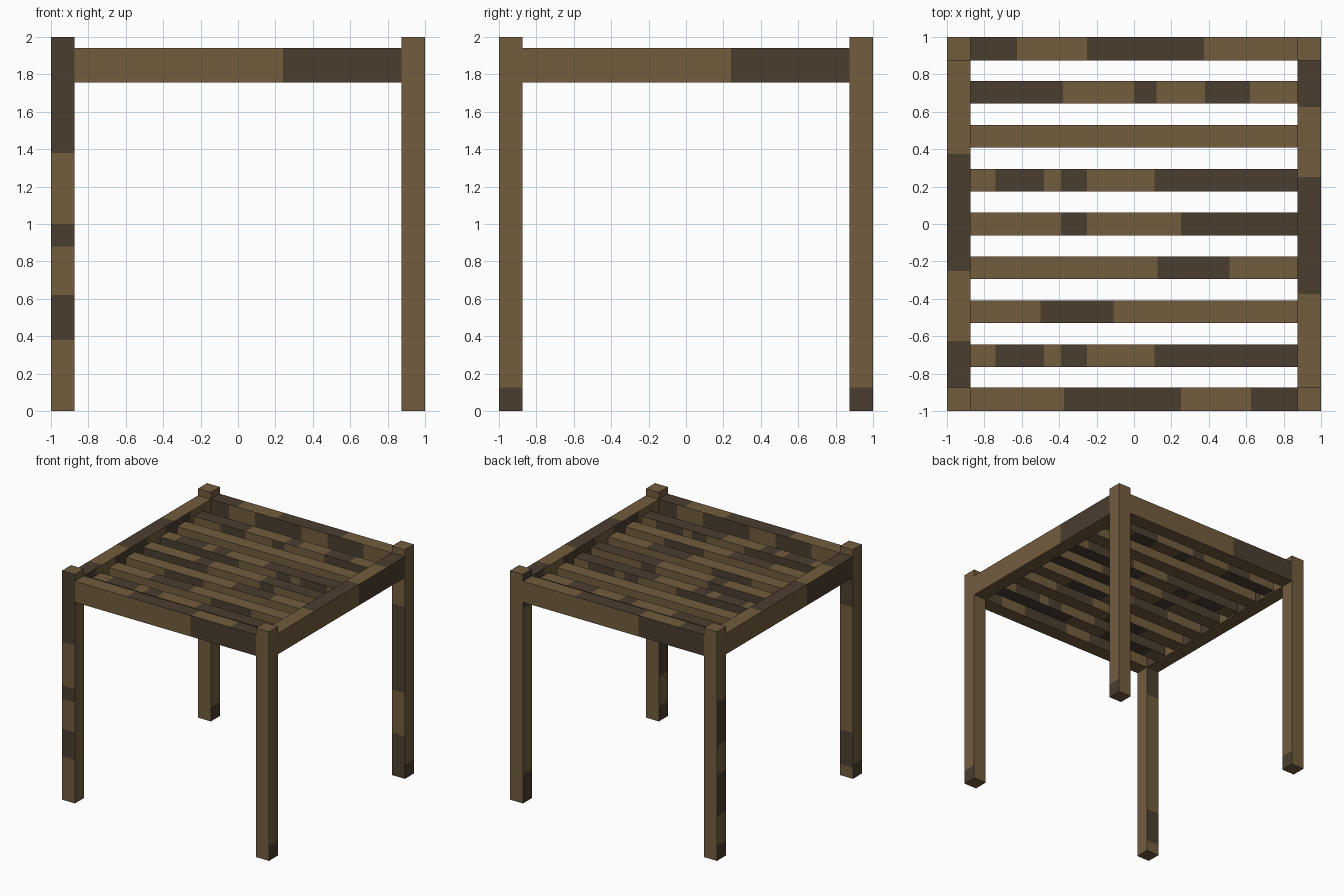
import bpy
import bmesh
from math import pi
from mathutils import Matrix, Vector

cube = bpy.data.objects.get("Cube")
if cube:
    bpy.data.objects.remove(cube, do_unlink=True)


def make_material(name, colour):
    mat = bpy.data.materials.new(name)
    mat.use_nodes = True
    mat.diffuse_color = (*colour, 1)
    node = mat.node_tree.nodes["Principled BSDF"]
    node.inputs["Base Color"].default_value = (*colour, 1)
    node.inputs["Roughness"].default_value = 0.9
    return mat


LIGHT = make_material("light brown wood", (0.168, 0.107, 0.048))
DARK = make_material("dark brown wood", (0.070, 0.047, 0.028))

DIRECTIONS = {
    "left": Vector((1, 0, 0)), "right": Vector((-1, 0, 0)),
    "back": Vector((0, 1, 0)), "front": Vector((0, -1, 0)),
    "top": Vector((0, 0, 1)), "bottom": Vector((0, 0, -1)),
}


def bar(name, low, high, axis, dark, turn=0):
    """Box cut along its axis; dark maps a face direction to dark bands."""
    low, high = Vector(low), Vector(high)
    bm = bmesh.new()
    bmesh.ops.create_cube(bm, size=1)
    bmesh.ops.scale(bm, vec=high - low, verts=bm.verts)
    bmesh.ops.translate(bm, vec=(low + high) / 2, verts=bm.verts)
    along = Vector((0, 0, 0))
    along[axis] = 1
    cuts = {edge for bands in dark.values() for band in bands for edge in band}
    for cut in sorted(cuts):
        if low[axis] < cut < high[axis]:
            bmesh.ops.bisect_plane(
                bm, geom=bm.verts[:] + bm.edges[:] + bm.faces[:],
                plane_co=along * cut, plane_no=along)
    bm.normal_update()
    for face in bm.faces:
        side = max(DIRECTIONS, key=lambda d: face.normal.dot(DIRECTIONS[d]))
        place = face.calc_center_median()[axis]
        face.material_index = int(any(a < place < b for a, b in dark.get(side, [])))
    bmesh.ops.rotate(bm, matrix=Matrix.Rotation(turn, 3, "Z"), verts=bm.verts)
    mesh = bpy.data.meshes.new(name)
    bm.to_mesh(mesh)
    bm.free()
    mesh.materials.append(LIGHT)
    mesh.materials.append(DARK)
    obj = bpy.data.objects.new(name, mesh)
    bpy.context.collection.objects.link(obj)
    return obj


INNER = 0.875

# Legs, each with its own stained bands
foot = [(0, 0.125)]
patchy = [(0.38, 0.62), (0.88, 1), (1.38, 2)]
blocky = [(0, 0.37), (0.75, 1.5)]
mixed = [(0, 0.13), (0.39, 0.75), (1, 1.38)]
ends = [(0, 0.25), (1.7, 2)]
legs = {
    "front_right_leg": (-1, -1, {"front": patchy, "back": [(0.1, 0.4), (1.5, 1.75)], "right": foot}),
    "front_left_leg": (1, -1, {"left": foot, "right": mixed}),
    "back_left_leg": (1, 1, {"front": blocky, "left": foot, "right": ends}),
    "back_right_leg": (-1, 1, {"left": foot, "right": mixed}),
}
for name, (sx, sy, dark) in legs.items():
    xs = sorted((sx, sx * INNER))
    ys = sorted((sy, sy * INNER))
    bar(name, (xs[0], ys[0], 0), (xs[1], ys[1], 2), 2, dark)

# Four matching rails turned around the seat
rail_bands = {
    "front": [(0.24, INNER)],
    "top": [(-0.375, 0.25), (0.625, INNER)],
    "back": [(-0.6, -0.25), (0, 0.45), (0.7, INNER)],
}
for i, side in enumerate(("front", "left", "back", "right")):
    bar(side + "_rail", (-INNER, -1, 1.757), (INNER, -INNER, 1.94), 0,
        rail_bands, i * pi / 2)

# Seat slats, from front to back
stripes = [(-0.74, -0.48), (-0.39, -0.25), (0.11, INNER)]
slats = [
    stripes,
    [(-0.5, -0.11)],
    [(0.125, 0.51)],
    [(-0.39, -0.25), (0.25, INNER)],
    stripes,
    [],
    [(-INNER, -0.38), (0, 0.12), (0.38, 0.62)],
]
for i, bands in enumerate(slats):
    y = (i - 3) * 0.2345
    flipped = [(-b, -a) for a, b in bands]
    bar("seat_slat_" + str(i + 1), (-INNER, y - 0.0605, 1.77),
        (INNER, y + 0.0605, 1.88), 0,
        {"top": bands, "front": flipped, "back": flipped, "bottom": bands})
